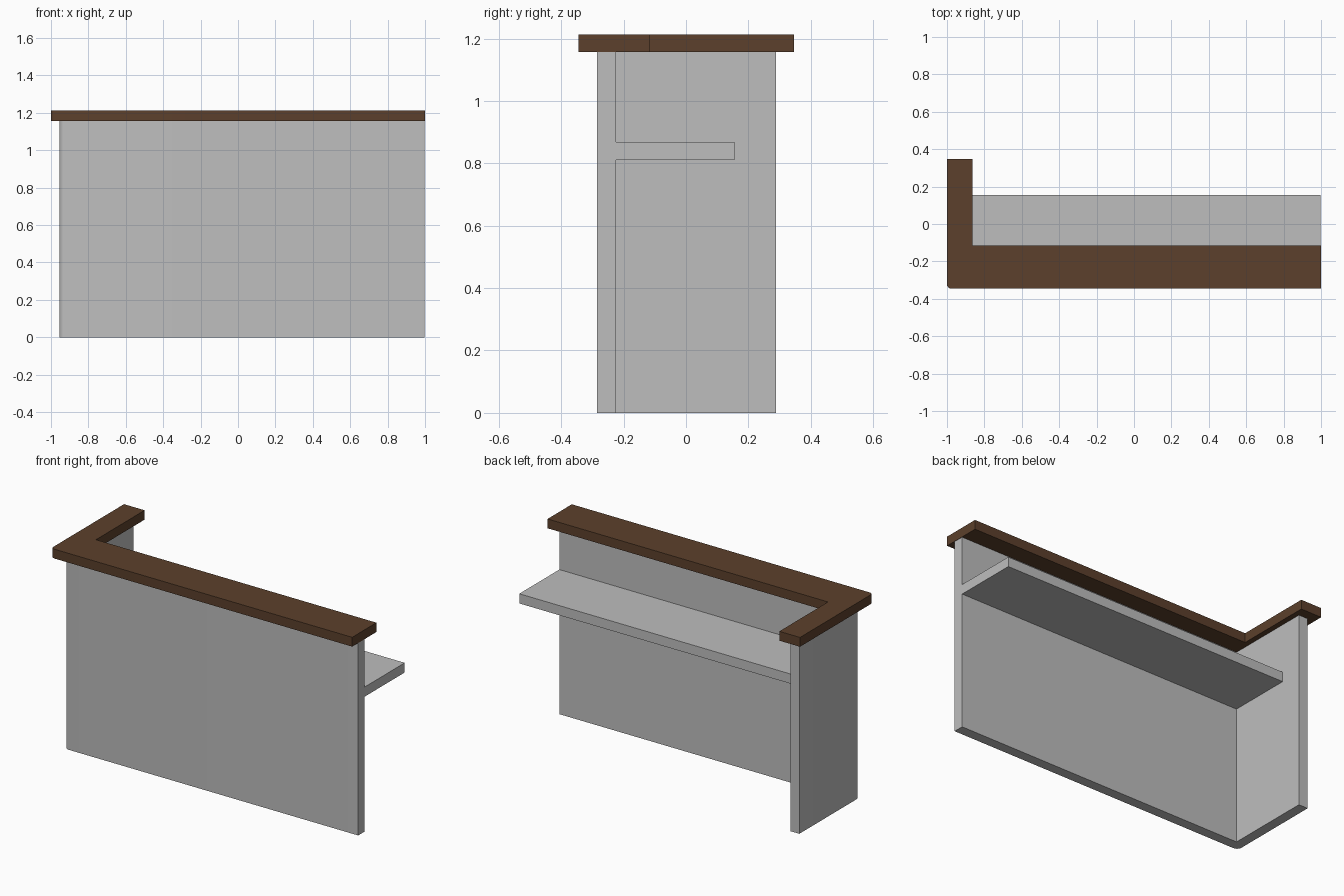
import bpy, bmesh, math

if "Cube" in bpy.data.objects:
    bpy.data.objects.remove(bpy.data.objects["Cube"])


def material(name, color):
    m = bpy.data.materials.new(name)
    m.diffuse_color = (*color, 1)
    m.use_nodes = True
    m.node_tree.nodes["Principled BSDF"].inputs["Base Color"].default_value = m.diffuse_color
    return m


grey = material("light grey", (0.515, 0.515, 0.515))
brown = material("dark brown wood", (0.107, 0.051, 0.025))


def prism(name, outline, z0, z1, mat):
    """Extrude a counter-clockwise xy outline from z0 to z1."""
    bm = bmesh.new()
    face = bm.faces.new([bm.verts.new((x, y, z0)) for x, y in outline])
    ext = bmesh.ops.extrude_face_region(bm, geom=[face])
    top = [v for v in ext["geom"] if isinstance(v, bmesh.types.BMVert)]
    bmesh.ops.translate(bm, verts=top, vec=(0, 0, z1 - z0))
    bmesh.ops.recalc_face_normals(bm, faces=bm.faces)
    me = bpy.data.meshes.new(name)
    bm.to_mesh(me)
    bm.free()
    ob = bpy.data.objects.new(name, me)
    bpy.context.collection.objects.link(ob)
    me.materials.append(mat)
    bpy.ops.object.select_all(action='DESELECT')
    ob.select_set(True)
    bpy.context.view_layer.objects.active = ob
    bpy.ops.object.shade_smooth_by_angle(angle=math.radians(35))
    return ob


def l_shape(x0, y0, x1, y1, arm_x, arm_y, r, steps):
    """L outline with a rounded outer front-left corner."""
    arc = [(x0 + r - r * math.cos(a), y0 + r - r * math.sin(a))
           for a in (i * math.pi / 2 / steps for i in range(steps + 1))]
    return arc + [(x1, y0), (x1, arm_y), (arm_x, arm_y), (arm_x, y1), (x0, y1)]


# front and side walls in one L
prism("desk_walls", l_shape(-0.955, -0.285, 0.998, 0.289, -0.895, -0.224, 0.03, 5),
      0, 1.157, grey)
# brown counter top overhanging the walls
prism("counter_top", l_shape(-1, -0.345, 1, 0.347, -0.863, -0.115, 0.022, 4),
      1.157, 1.213, brown)
# inner work surface
prism("work_shelf", [(-0.895, -0.224), (0.998, -0.224), (0.998, 0.156), (-0.895, 0.156)],
      0.81, 0.868, grey)
